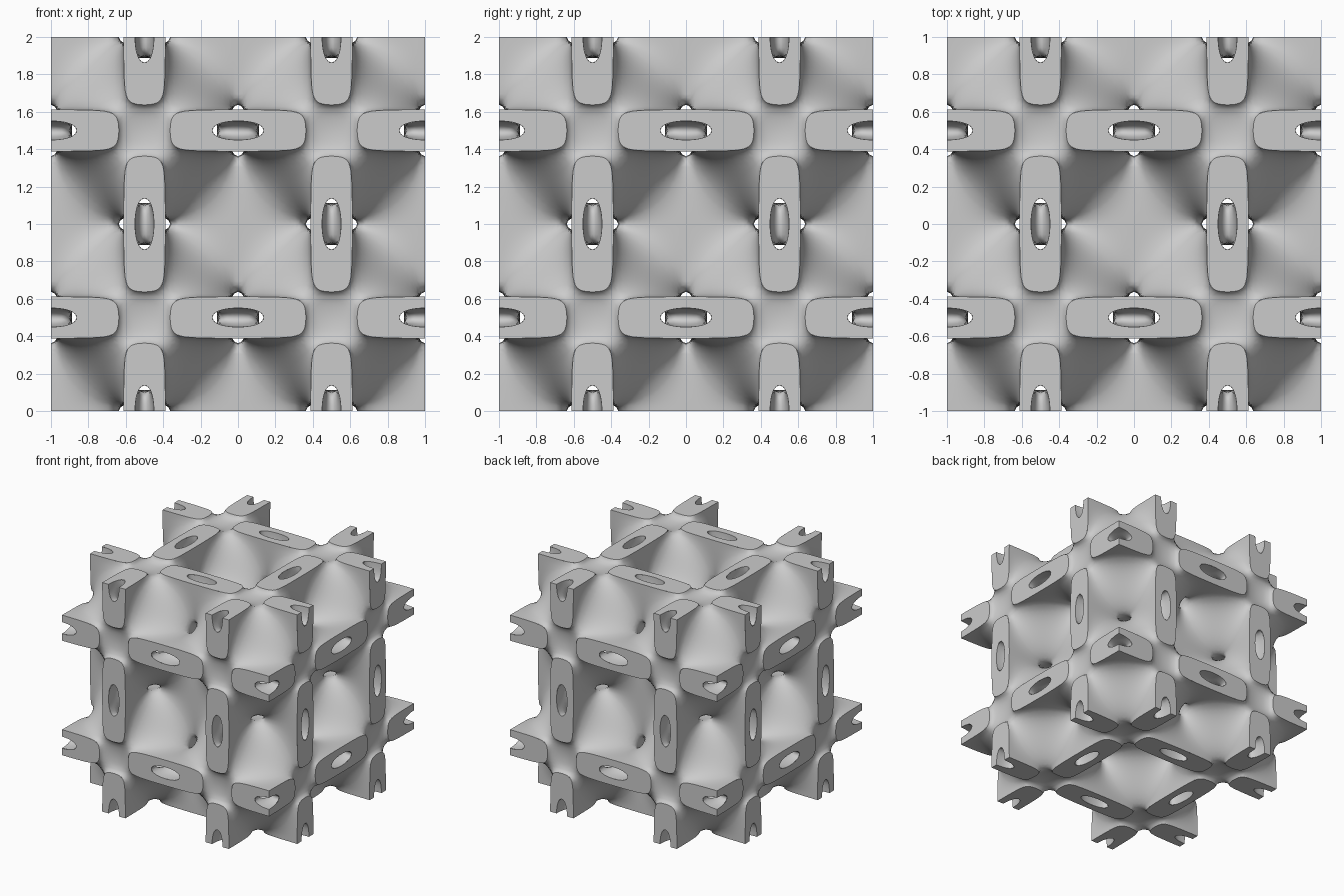
import bpy
import bmesh
import math
from mathutils import Vector

cube = bpy.data.objects.get("Cube")
if cube:
    bpy.data.objects.remove(cube, do_unlink=True)

N = 18             # grid steps per half period
H = 0.5 / N
WALL = 0.65        # half thickness of the wall, in field units
TAU = 2 * math.pi

grey = bpy.data.materials.new("plain_grey")
grey.use_nodes = True
grey.diffuse_color = (0.6, 0.6, 0.6, 1)
grey.node_tree.nodes["Principled BSDF"].inputs["Base Color"].default_value = (0.6, 0.6, 0.6, 1)


def field(p):
    """Periodic minimal-surface field with period 1."""
    x, y, z = (math.cos(TAU * c) for c in p)
    return 3 * (x + y + z) + 4 * x * y * z


def gradient(p):
    c = [math.cos(TAU * v) for v in p]
    return Vector([-TAU * math.sin(TAU * p[a]) * (3 + 4 * c[a - 1] * c[a - 2]) for a in range(3)])


def corner(i):
    return Vector([(v - 0.5) * H for v in i])


def add_sheet(bm, side):
    """Mesh one skin of the wall inside one octant of a cell."""
    span = range(N + 2)
    value = {(i, j, k): side * field(corner((i, j, k))) - WALL
             for i in span for j in span for k in span}
    crossings, quads = {}, []
    for start, f0 in value.items():
        for a in range(3):
            b, c = (a + 1) % 3, (a + 2) % 3
            end = list(start)
            end[a] += 1
            f1 = value.get(tuple(end))
            if f1 is None or (f0 < 0) == (f1 < 0):
                continue
            point = corner(start).lerp(corner(end), f0 / (f0 - f1))
            ring = []
            for db, dc in ((1, 1), (0, 1), (0, 0), (1, 0)):
                cell = list(start)
                cell[b] -= db
                cell[c] -= dc
                ring.append(tuple(cell))
                crossings.setdefault(tuple(cell), []).append(point)
            if all(0 <= v <= N for cell in ring for v in cell):
                quads.append(ring if f0 < 0 else ring[::-1])
    verts = {}
    for ring in quads:
        for cell in ring:
            if cell in verts:
                continue
            pts = crossings[cell]
            p = sum(pts, Vector()) / len(pts)
            # Settle the vertex onto the exact surface
            for _ in range(4):
                g = gradient(p)
                step = g * ((field(p) - side * WALL) / max(g.length_squared, 0.01))
                if step.length > H:
                    step.length = H
                p = p - step
            verts[cell] = bm.verts.new(p - Vector((0.5, 0.5, 0.5)))
        face = bm.faces.new([verts[cell] for cell in ring])
        face.smooth = True


def make_object(name, bm, location):
    mesh = bpy.data.meshes.new(name)
    bm.to_mesh(mesh)
    bm.free()
    mesh.materials.append(grey)
    obj = bpy.data.objects.new(name, mesh)
    obj.location = location
    bpy.context.collection.objects.link(obj)
    return obj


# Curved walls: one octant, mirrored to a cell and repeated two by two by two
bm = bmesh.new()
add_sheet(bm, 1)
add_sheet(bm, -1)
walls = make_object("lattice_walls", bm, (0.5, 0.5, 1.5))
mirror = walls.modifiers.new("cell", "MIRROR")
mirror.use_axis = (True, True, True)
mirror.merge_threshold = 0.0001
for axis in range(3):
    array = walls.modifiers.new("repeat", "ARRAY")
    array.count = 2
    array.use_relative_offset = False
    array.use_constant_offset = True
    array.constant_offset_displace = [-1.0 if a == axis else 0.0 for a in range(3)]
    array.use_merge_vertices = True
    array.merge_threshold = 0.0001


# Flat cut faces: slotted rings on the six sides of the block
def ring_point(angle, level):
    """Offset from a ring's centre where the wall skin meets the cut plane."""
    dp, dq = 0.11 * math.cos(angle), 0.36 * math.sin(angle)
    low, high = 0.0, 1.5
    for _ in range(30):
        r = (low + high) / 2
        if field((0.5 + dp * r, dq * r, 0)) < level:
            low = r
        else:
            high = r
    return dp * low, dq * low


STEPS = 20
angles = [math.pi / 2 * s / STEPS for s in range(STEPS + 1)]
inner = [ring_point(a, -WALL) for a in angles]
outer = [ring_point(a, WALL) for a in angles]


def add_quarter(bm, axis, side, along, centre, signs):
    """Add a quarter ring; `along` is the axis the ring is elongated on."""
    across = 3 - axis - along

    def vert(offset):
        co = Vector()
        co[axis] = side
        co[across] = centre[0] + signs[0] * offset[0]
        co[along] = centre[1] + signs[1] * offset[1]
        return bm.verts.new(co)

    ins, outs = [vert(o) for o in inner], [vert(o) for o in outer]
    for s in range(STEPS):
        face = bm.faces.new((ins[s], outs[s], outs[s + 1], ins[s + 1]))
        face.normal_update()
        if face.normal[axis] * side < 0:
            face.normal_flip()


bm = bmesh.new()
for axis in range(3):
    for side in (-1, 1):
        for along in {0, 1, 2} - {axis}:
            for p in (-0.5, 0.5):
                for q in (-1, 0, 1):
                    for sp in (-1, 1):
                        for sq in (-1, 1):
                            if q * sq < 1:
                                add_quarter(bm, axis, side, along, (p, q), (sp, sq))
bmesh.ops.remove_doubles(bm, verts=bm.verts[:], dist=0.0001)
make_object("cut_faces", bm, (0, 0, 1))
